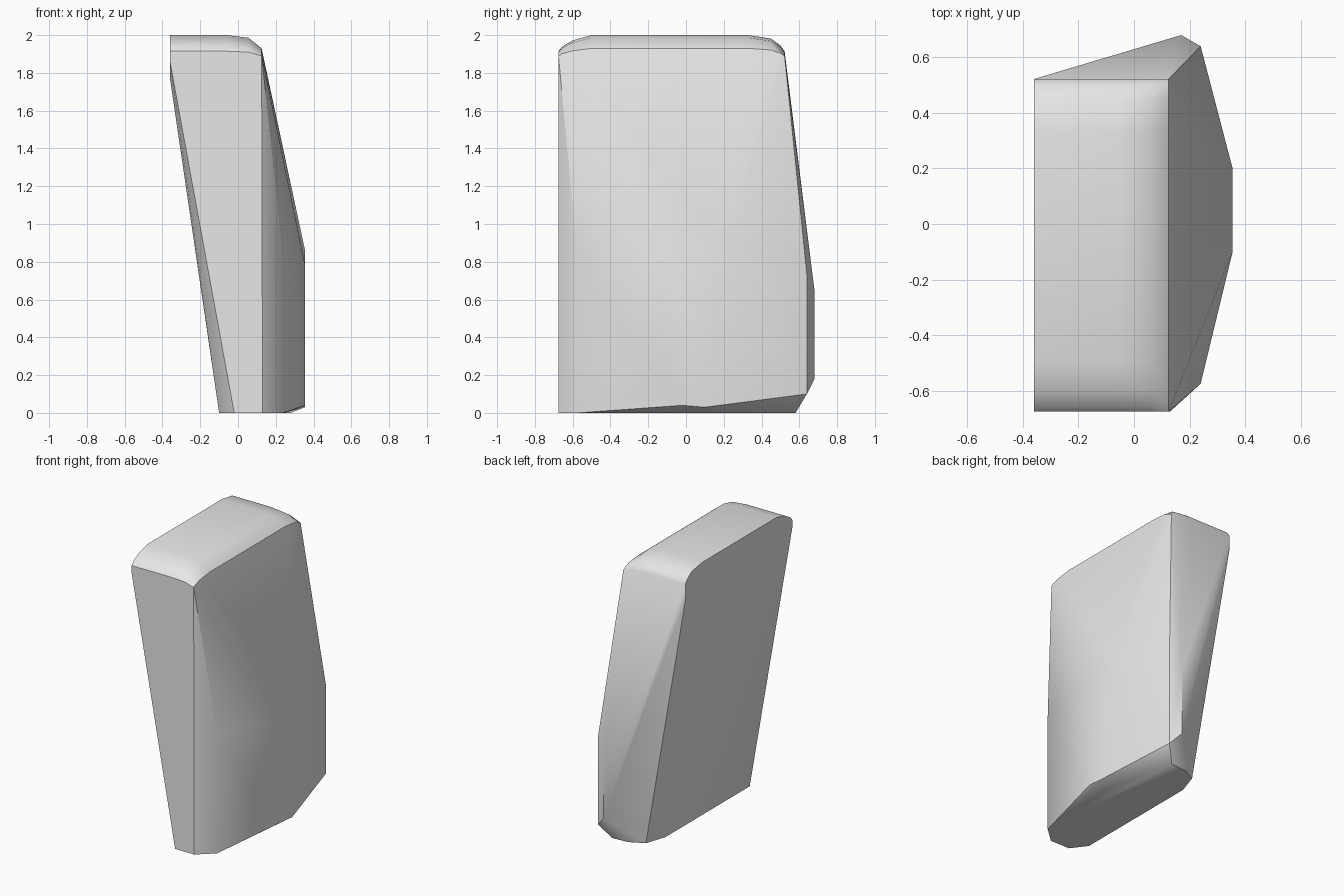
import bpy, bmesh, math

cube = bpy.data.objects.get("Cube")
if cube:
    bpy.data.objects.remove(cube, do_unlink=True)

# Plain grey material
grey = bpy.data.materials.new("light_grey")
grey.use_nodes = True
colour = (0.8, 0.8, 0.8, 1)
grey.diffuse_color = colour
grey.node_tree.nodes["Principled BSDF"].inputs["Base Color"].default_value = colour

# Rounded crown: x and y stations with their height factor
crown_x = [(-.36, 1), (-.06, 1), (.055, .8), (.125, 0)]
crown_y = [(-.675, 0), (-.655, .3), (-.6, .67), (-.5, 1),
           (.33, 1), (.45, .78), (.5, .35), (.522, 0)]
points = []
for x, fx in crown_x:
    for y, fy in crown_y:
        low = 1.89 + .025 * fx
        rise = .04 + .045 * fx
        points.append((x, y, low + rise * fy))

# Upright edges of the body: x, y, bottom z, top z
uprights = [
    (.13, -.675, 0, .9),
    (.24, -.575, 0, .84),
    (.355, -.1, .09, .78),
    (.24, .64, .1, .73),
    (.17, .68, .18, .65),
]
for x, y, low, high in uprights:
    points += [(x, y, low), (x, y, high)]

# Outer bulge, overhanging edge and foot outline
bulge = [(.355, .2, .86), (.355, -.02, .04), (.355, .1, .03)]
overhang = [(-.36, -.675, 1.86), (-.36, -.6, 1.77), (-.36, .522, 1.8)]
foot = [(-.02, -.675, 0), (-.1, -.57, 0), (-.1, .37, 0),
        (-.05, .52, 0), (.05, .57, 0), (.17, .58, 0), (.28, .03, 0)]
points += bulge + overhang + foot

# Wrap a convex skin around the outline
bm = bmesh.new()
for p in points:
    bm.verts.new(p)
bmesh.ops.convex_hull(bm, input=bm.verts[:])
loose = [v for v in bm.verts if not v.link_faces]
bmesh.ops.delete(bm, geom=loose, context='VERTS')
bmesh.ops.dissolve_limit(bm, angle_limit=math.radians(.5),
                         verts=bm.verts[:], edges=bm.edges[:])
bmesh.ops.recalc_face_normals(bm, faces=bm.faces[:])
mesh = bpy.data.meshes.new("leaning_slab")
bm.to_mesh(mesh)
bm.free()
mesh.materials.append(grey)
slab = bpy.data.objects.new("leaning_slab", mesh)
bpy.context.collection.objects.link(slab)

# Smooth shading with crisp rims
bpy.ops.object.select_all(action='DESELECT')
slab.select_set(True)
bpy.context.view_layer.objects.active = slab
bpy.ops.object.shade_smooth_by_angle(angle=math.radians(35))
